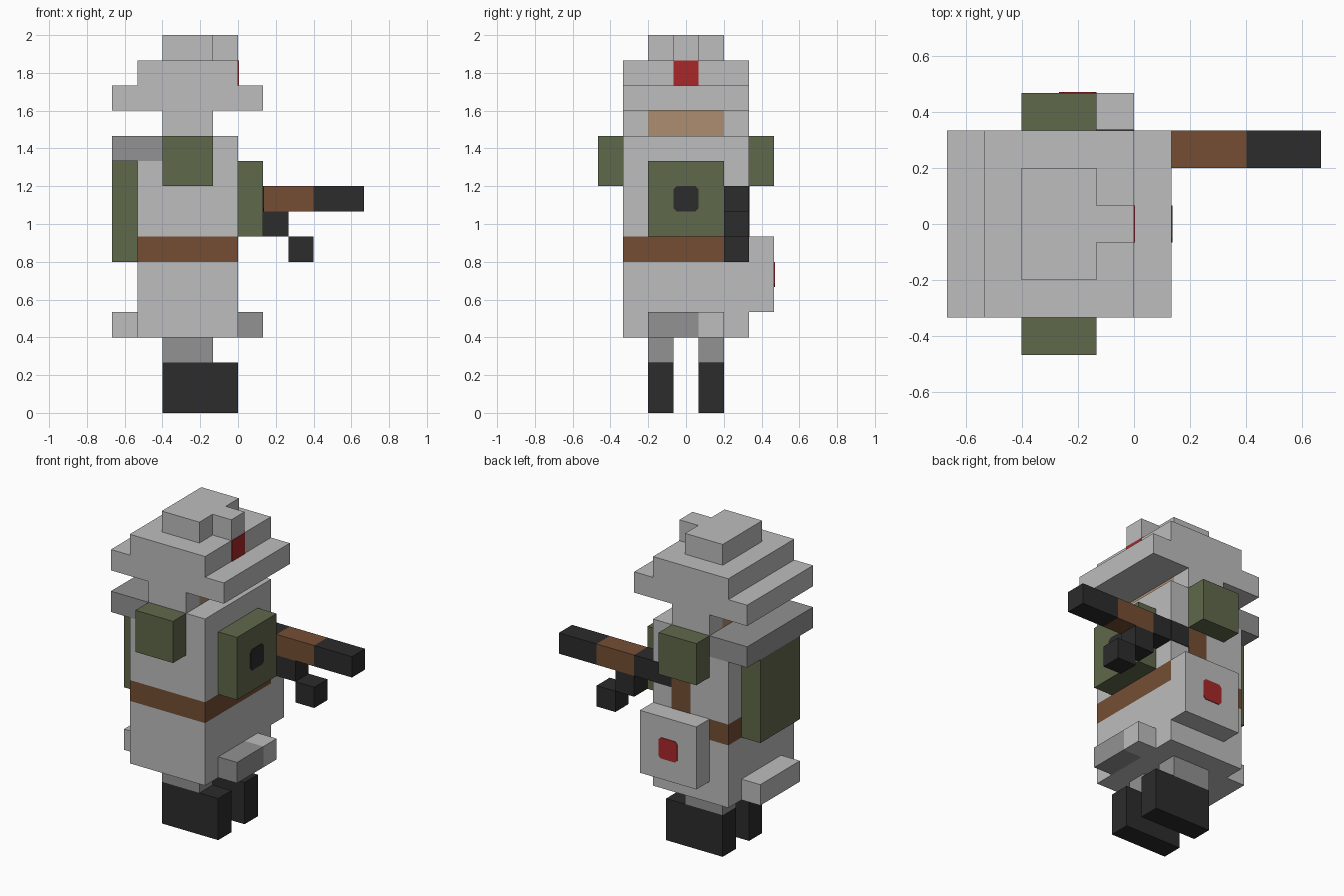
import bpy, bmesh

if "Cube" in bpy.data.objects:
    bpy.data.objects.remove(bpy.data.objects["Cube"], do_unlink=True)

U = 2 / 15          # one block
T = 0.03            # thickness of painted plates, in blocks


def material(name, rgb):
    m = bpy.data.materials.new(name)
    m.use_nodes = True
    m.diffuse_color = (*rgb, 1)
    bsdf = next(n for n in m.node_tree.nodes if n.type == 'BSDF_PRINCIPLED')
    bsdf.inputs["Base Color"].default_value = (*rgb, 1)
    return m


CLOTH = material("light grey cloth", (0.51, 0.51, 0.51))
GREY = material("dark grey", (0.287, 0.287, 0.287))
GREEN = material("olive green", (0.117, 0.138, 0.069))
LEATHER = material("brown leather", (0.178, 0.076, 0.034))
BLACK = material("black", (0.025, 0.025, 0.025))
SKIN = material("skin", (0.423, 0.266, 0.162))
RED = material("red", (0.392, 0.021, 0.023))


def block(name, mat, x, y, z, cut_axis=None):
    """Box between (min, max) block coordinates; cut_axis trims the corners along that axis."""
    span = (x, y, z)
    bm = bmesh.new()
    bmesh.ops.create_cube(bm, size=1)
    for v in bm.verts:
        v.co = [U * (a + (b - a) * (c + 0.5)) for (a, b), c in zip(span, v.co)]
    if cut_axis is not None:
        edges = [e for e in bm.edges
                 if all(abs((e.verts[0].co - e.verts[1].co)[i]) < 1e-6
                        for i in range(3) if i != cut_axis)]
        bmesh.ops.bevel(bm, geom=edges, offset=0.12 * U, segments=1, affect='EDGES')
    mesh = bpy.data.meshes.new(name)
    bm.to_mesh(mesh)
    bm.free()
    mesh.materials.append(mat)
    ob = bpy.data.objects.new(name, mesh)
    bpy.context.collection.objects.link(ob)
    return ob


def pair(name, mat, x, y, z):
    """Same box on both sides of y = 0."""
    block("near_" + name, mat, x, (-y[1], -y[0]), z)
    block("far_" + name, mat, x, y, z)


WIDE, MID, ONE = (-2.5, 2.5), (-1.5, 1.5), (-.5, .5)

# Boots and legs
pair("boot", BLACK, (-3, 0), (.5, 1.5), (0, 2))
pair("leg", GREY, (-3, -1), (.5, 1.5), (2, 3))

# Coat, belt and coat tails
block("coat_skirt", CLOTH, (-4, 0), WIDE, (3, 6))
block("belt", LEATHER, (-4, 0), WIDE, (6, 7))
block("coat_body", CLOTH, (-4, 0), WIDE, (7, 10))
block("coat_shoulders", CLOTH, (-3, 0), WIDE, (10, 11))
block("back_coat_tail", CLOTH, (-5, -4), MID, (3, 4))
block("front_coat_tail_dark", GREY, (0, 1), (-1.5, .5), (3, 4))
block("front_coat_tail_light", CLOTH, (0, 1), (.5, 1.5), (3, 4))

# Head and hat
block("head", SKIN, (-3, -1), MID, (11, 12))
pair("ear_flap", CLOTH, (-3, -1), (1.5, 2.5), (11, 12))
block("hat_brim", CLOTH, (-5, 1), WIDE, (12, 13))
block("hat_crown", CLOTH, (-4, 0), WIDE, (13, 14))
block("hat_top", CLOTH, (-3, -1), MID, (14, 15))
block("hat_peak", CLOTH, (-1, 0), ONE, (14, 15))
block("hat_badge", RED, (0, T), ONE, (13, 14))

# Packs and pouches
block("bedroll", GREY, (-5, -3), WIDE, (10, 11))
block("backpack", GREEN, (-5, -4), MID, (6, 10))
pair("shoulder_pouch", GREEN, (-3, -1), (2.5, 3.5), (9, 11))
block("chest_pouch", GREEN, (0, 1), MID, (7, 10))
block("chest_badge", BLACK, (1, 1 + T), ONE, (8, 9), 0)
block("satchel", CLOTH, (-3, 0), (2.5, 3.5), (4, 7))
block("satchel_badge", RED, (-2, -1), (3.5, 3.5 + T), (5, 6), 1)
block("satchel_strap", LEATHER, (-2, -1), (2.5, 2.5 + T), (7, 9))

# Rifle
block("rifle_stock", BLACK, (0, 1), (1.5, 2.5), (8, 9))
block("rifle_butt", BLACK, (-1, 0), (2.5, 2.5 + T), (8, 9))
block("rifle_body", LEATHER, (1, 3), (1.5, 2.5), (8, 9))
block("rifle_barrel", BLACK, (3, 5), (1.5, 2.5), (8, 9))
block("rifle_magazine_top", BLACK, (1, 2), (1.5, 2.5), (7, 8))
block("rifle_magazine_tip", BLACK, (2, 3), (1.5, 2.5), (6, 7))
